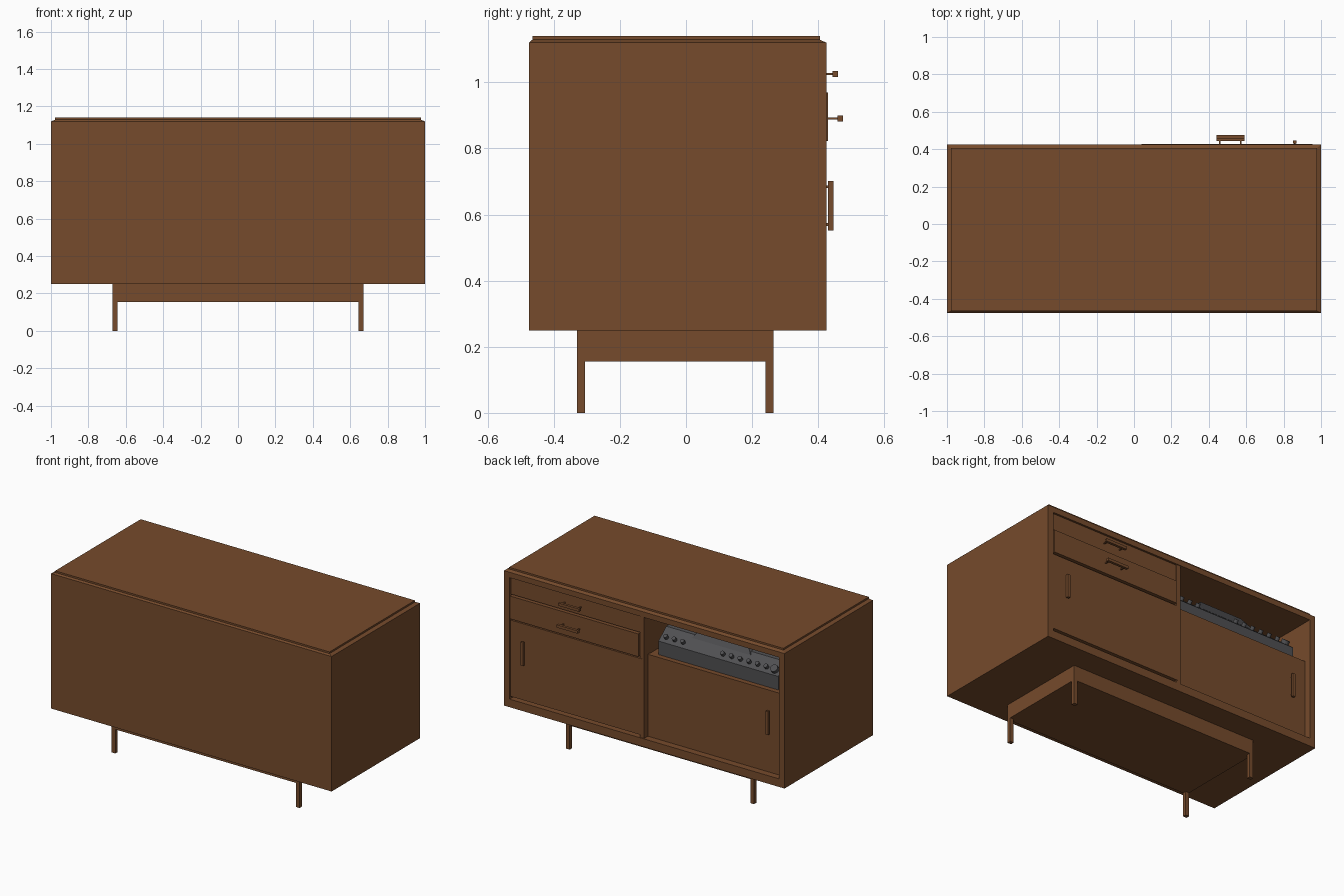
import bpy, bmesh, math
from mathutils import Matrix

if "Cube" in bpy.data.objects:
    bpy.data.objects.remove(bpy.data.objects["Cube"])


def material(name, rgb):
    m = bpy.data.materials.new(name)
    m.diffuse_color = (*rgb, 1)
    m.use_nodes = True
    m.node_tree.nodes["Principled BSDF"].inputs["Base Color"].default_value = m.diffuse_color
    return m


WOOD = material("wood", (0.18, 0.07, 0.025))
DARK = material("dark_metal", (0.08, 0.08, 0.085))


def finish(name, bm, mat):
    bmesh.ops.recalc_face_normals(bm, faces=bm.faces)
    me = bpy.data.meshes.new(name)
    bm.to_mesh(me)
    bm.free()
    me.materials.append(mat)
    ob = bpy.data.objects.new(name, me)
    bpy.context.collection.objects.link(ob)
    return ob


def add_box(bm, x0, x1, y0, y1, z0, z1):
    m = Matrix.Translation(((x0 + x1) / 2, (y0 + y1) / 2, (z0 + z1) / 2))
    bmesh.ops.create_cube(bm, size=1, matrix=m @ Matrix.Diagonal((x1 - x0, y1 - y0, z1 - z0, 1)))


def boxes(name, dims, mat=WOOD):
    bm = bmesh.new()
    for d in dims:
        add_box(bm, *d)
    return finish(name, bm, mat)


def extrude_profile(name, x0, x1, pts, mat):
    """Extrude a (y, z) outline along x."""
    bm = bmesh.new()
    f = bm.faces.new([bm.verts.new((x0, y, z)) for y, z in pts])
    r = bmesh.ops.extrude_face_region(bm, geom=[f])
    verts = [v for v in r["geom"] if isinstance(v, bmesh.types.BMVert)]
    bmesh.ops.translate(bm, verts=verts, vec=(x1 - x0, 0, 0))
    return finish(name, bm, mat)


# Cabinet shell
boxes("side_panels", [(s * 0.98 - 0.02, s * 0.98 + 0.02, -0.475, 0.425, 0.25, 1.12) for s in (-1, 1)])
boxes("top_rail_panel", [(-0.96, 0.96, -0.475, 0.425, 1.085, 1.12)])
boxes("floor_panel", [(-0.96, 0.96, -0.475, 0.425, 0.25, 0.302)])
boxes("rear_panel", [(-0.96, 0.96, -0.475, -0.445, 0.302, 1.085)])
boxes("divider", [(0.005, 0.035, -0.445, 0.42, 0.302, 1.085)])
boxes("shelf", [(-0.96, 0.005, -0.445, 0.362, 0.8, 0.828)])

# Top board: chamfered lip below a thin slab
bm = bmesh.new()
rings = []
for inset, z in ((0, 1.12), (0.02, 1.129), (0.02, 1.14)):
    x, y0, y1 = 1 - inset * 1.1, -0.475 + inset * 0.5, 0.425 - inset
    rings.append([bm.verts.new(p) for p in ((-x, y0, z), (x, y0, z), (x, y1, z), (-x, y1, z))])
for a, b in zip(rings, rings[1:]):
    for i in range(4):
        j = (i + 1) % 4
        bm.faces.new((a[i], a[j], b[j], b[i]))
bm.faces.new(rings[0])
bm.faces.new(rings[-1])
finish("top_board", bm, WOOD)

# Base block and legs
boxes("base_block", [(-0.67, 0.67, -0.33, 0.265, 0.155, 0.25)])
for sx, xn in ((-1, "left"), (1, "right")):
    for y, yn in ((-0.33, "front"), (0.241, "rear")):
        x = sx * 0.657
        boxes(f"{yn}_{xn}_leg", [(x - 0.013, x + 0.013, y, y + 0.024, 0, 0.155)])

# Drawers and sliding doors
boxes("upper_drawer", [(0.035, 0.957, -0.1, 0.415, 0.976, 1.083)])
boxes("lower_drawer", [(0.04, 0.955, -0.1, 0.429, 0.823, 0.97)])
boxes("outer_door", [(0.02, 0.955, 0.39, 0.422, 0.32, 0.812)])
boxes("inner_door", [(-0.96, 0.03, 0.358, 0.381, 0.302, 0.83)])


# Handles: a bar on two posts
def handle(name, x, z, face, out, upright):
    h, t, p = 0.075, 0.009, 0.057
    parts = []
    if upright:
        parts.append((x - t, x + t, out - 0.016, out, z - h, z + h))
        parts += [(x - 0.004, x + 0.004, face, out - 0.01, z + s * p - 0.004, z + s * p + 0.004) for s in (-1, 1)]
    else:
        parts.append((x - h, x + h, out - 0.017, out, z - t, z + t))
        parts += [(x + s * p - 0.004, x + s * p + 0.004, face, out - 0.01, z - 0.003, z + 0.003) for s in (-1, 1)]
    boxes(name, parts)


handle("upper_drawer_handle", 0.515, 1.026, 0.41, 0.46, False)
handle("lower_drawer_handle", 0.515, 0.891, 0.42, 0.475, False)
handle("outer_door_handle", 0.86, 0.627, 0.42, 0.446, True)
handle("inner_door_handle", -0.86, 0.627, 0.38, 0.405, True)

# Sound deck on the shelf, with a raised tilted centre
extrude_profile("deck_body", -0.9, -0.045,
                [(0.345, 0.828), (0.345, 0.915), (0.265, 0.98), (-0.1, 1.0), (-0.1, 0.828)], DARK)
wedge = extrude_profile("deck_centre_panel", -0.66, -0.24,
                        [(0.285, 0.965), (0.24, 1.04), (0.05, 1.06), (-0.05, 0.98)], DARK)
for v in wedge.data.vertices:
    if v.co.z > 1.02:
        v.co.x = -0.45 + (v.co.x + 0.45) * 0.72

# Deck knobs standing on the slope
tilt = math.atan2(0.08, 0.065)
bm = bmesh.new()
knobs = [(-0.085 - 0.06 * i, 0.013) for i in range(3)]
knobs += [(-0.49 - 0.062 * i, 0.013) for i in range(6)] + [(-0.86, 0.024)]
for x, r in knobs:
    m = Matrix.Translation((x, 0.323, 0.943)) @ Matrix.Rotation(-math.pi / 2 + tilt, 4, "X")
    bmesh.ops.create_cone(bm, cap_ends=True, segments=12, radius1=r, radius2=r, depth=0.03, matrix=m)
finish("deck_knobs", bm, DARK)
